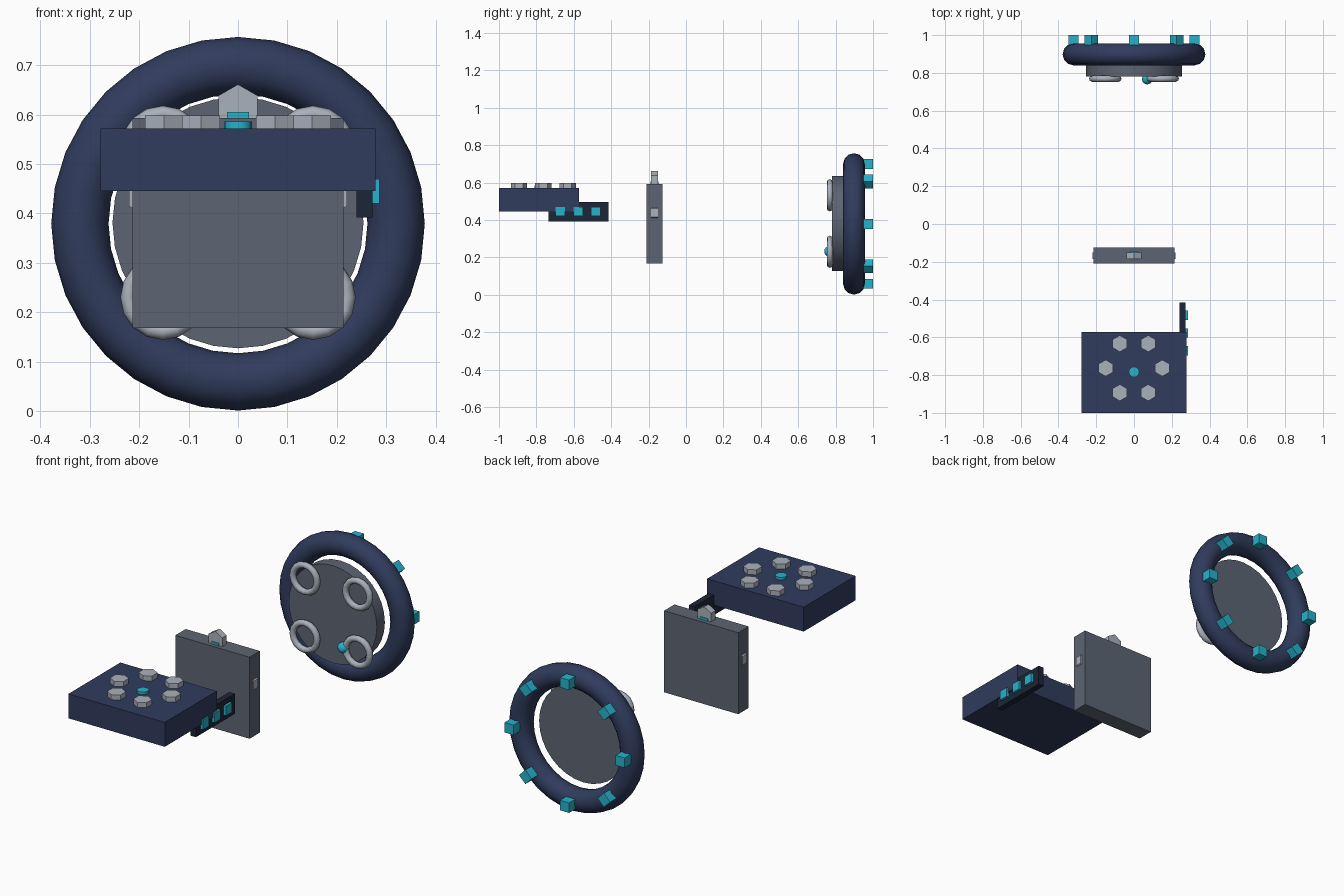
import bpy
from math import sin, cos, pi

if "Cube" in bpy.data.objects:
    bpy.data.objects.remove(bpy.data.objects["Cube"])


def material(name, rgb):
    m = bpy.data.materials.new(name)
    m.diffuse_color = (*rgb, 1)
    m.use_nodes = True
    m.node_tree.nodes["Principled BSDF"].inputs["Base Color"].default_value = m.diffuse_color
    return m


NAVY = material("navy", (0.03, 0.045, 0.11))
DARK = material("dark", (0.012, 0.018, 0.038))
GREY = material("slate", (0.11, 0.13, 0.17))
LIGHT = material("light_grey", (0.40, 0.44, 0.50))
CYAN = material("cyan", (0.02, 0.45, 0.60))


def finish(name, mat, smooth=False):
    ob = bpy.context.object
    ob.name = name
    ob.data.materials.append(mat)
    if smooth:
        bpy.ops.object.shade_smooth_by_angle(angle=pi / 4)
    return ob


def box(name, lo, hi, mat, roll=0):
    centre = [(a + b) / 2 for a, b in zip(lo, hi)]
    bpy.ops.mesh.primitive_cube_add(size=1, location=centre, rotation=(0, roll, 0))
    bpy.context.object.scale = [b - a for a, b in zip(lo, hi)]
    return finish(name, mat)


def cyl(name, loc, r, depth, mat, sides, along_y=False, smooth=False):
    bpy.ops.mesh.primitive_cylinder_add(vertices=sides, radius=r, depth=depth, location=loc,
                                        rotation=(pi / 2 if along_y else 0, 0, 0))
    return finish(name, mat, smooth)


def ring(name, loc, major, minor, segs, sides, mat):
    bpy.ops.mesh.primitive_torus_add(major_radius=major, minor_radius=minor, location=loc,
                                     major_segments=segs, minor_segments=sides,
                                     rotation=(pi / 2, 0, 0))
    bpy.ops.object.shade_smooth()
    return finish(name, mat)


# Front block with a circle of hex bolts and a centre button
box("block", (-0.278, -1.0, 0.445), (0.278, -0.572, 0.572), NAVY)
for i in range(6):
    a = i * pi / 3
    cyl("block_bolt", (0.15 * cos(a), -0.763 + 0.15 * sin(a), 0.582), 0.044, 0.032, LIGHT, 6)
cyl("block_button", (0, -0.783, 0.573), 0.028, 0.025, CYAN, 16, smooth=True)

# Side strip with three buttons
box("side_strip", (0.24, -0.735, 0.392), (0.272, -0.415, 0.497), DARK)
for y in (-0.672, -0.577, -0.482):
    box("strip_button", (0.262, y - 0.025, 0.42), (0.286, y + 0.025, 0.47), CYAN)

# Upright panel with hex nuts poking from its edges
box("panel", (-0.214, -0.21, 0.168), (0.214, -0.125, 0.593), GREY)
for x, z in ((0, 0.615), (-0.181, 0.438), (0.181, 0.438)):
    cyl("panel_nut", (x, -0.168, z), 0.046, 0.036, LIGHT, 6, along_y=True)
box("panel_light", (-0.022, -0.19, 0.58), (0.022, -0.146, 0.605), CYAN)

# Rear ring and disc
ring("large_ring", (0, 0.898, 0.379), 0.32, 0.058, 32, 12, NAVY)
cyl("disc", (0, 0.814, 0.381), 0.254, 0.066, GREY, 32, along_y=True, smooth=True)
for x in (-0.152, 0.152):
    for z in (0.23, 0.532):
        ring("disc_ring", (x, 0.769, z), 0.07, 0.016, 16, 8, LIGHT)
bpy.ops.mesh.primitive_uv_sphere_add(segments=12, ring_count=8, radius=0.028,
                                     location=(0.07, 0.767, 0.232))
finish("disc_light", CYAN, True)

# Eight cubes around the back of the ring
for i in range(8):
    a = i * pi / 4
    x, z = 0.32 * cos(a), 0.379 + 0.32 * sin(a)
    box("ring_cube", (x - 0.026, 0.948, z - 0.026), (x + 0.026, 1.0, z + 0.026), CYAN, roll=-a)
